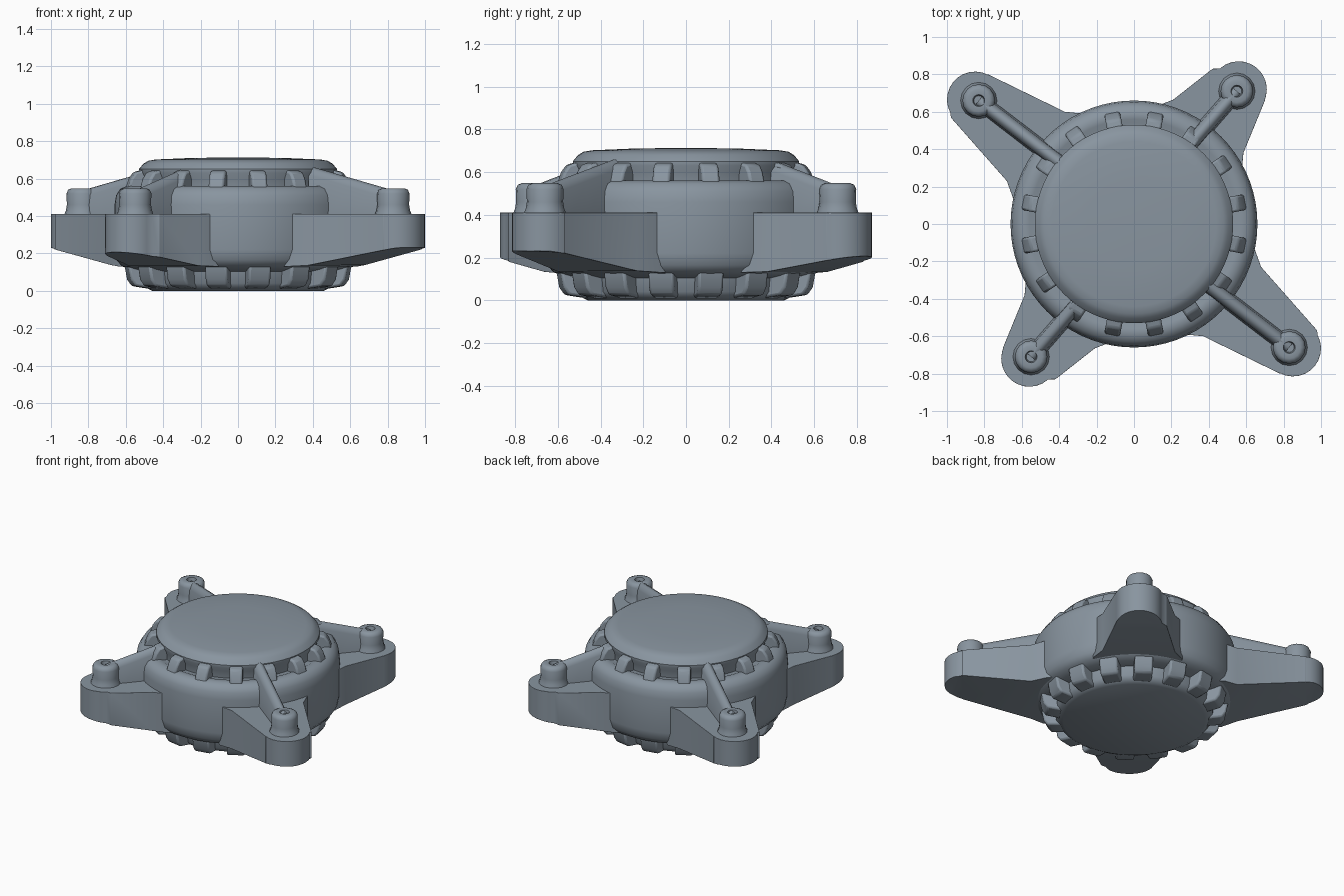
import bpy, bmesh, math
from mathutils import Vector

if "Cube" in bpy.data.objects:
    bpy.data.objects.remove(bpy.data.objects["Cube"])

metal = bpy.data.materials.new("blue_grey_metal")
metal.diffuse_color = (0.25, 0.30, 0.35, 1)
metal.use_nodes = True
metal.node_tree.nodes["Principled BSDF"].inputs["Base Color"].default_value = metal.diffuse_color


def finish(name, bm, bevel=0.0, segments=3, angle=40):
    bmesh.ops.recalc_face_normals(bm, faces=bm.faces)
    me = bpy.data.meshes.new(name)
    bm.to_mesh(me)
    bm.free()
    me.materials.append(metal)
    ob = bpy.data.objects.new(name, me)
    bpy.context.collection.objects.link(ob)
    if bevel:
        m = ob.modifiers.new("bevel", "BEVEL")
        m.width, m.segments, m.limit_method = bevel, segments, "ANGLE"
        m.angle_limit = math.radians(35)
    bpy.ops.object.select_all(action="DESELECT")
    ob.select_set(True)
    bpy.context.view_layer.objects.active = ob
    bpy.ops.object.shade_smooth_by_angle(angle=math.radians(angle))
    return ob


def lathe(name, profile, n=72, centre=(0, 0), angle=35):
    """Revolve (radius, z) points; the open ends are capped."""
    bm = bmesh.new()
    rings = [[bm.verts.new((centre[0] + r * math.cos(2 * math.pi * i / n),
                            centre[1] + r * math.sin(2 * math.pi * i / n), z))
              for i in range(n)] for r, z in profile]
    for a, b in zip(rings, rings[1:]):
        for i in range(n):
            j = (i + 1) % n
            bm.faces.new((a[i], a[j], b[j], b[i]))
    bm.faces.new(rings[0])
    bm.faces.new(rings[-1])
    return finish(name, bm, angle=angle)


def teeth(name, count, section, width, skip=()):
    """Radial blocks: an (r, z) section given a width and spun round z."""
    bm = bmesh.new()
    for k in range(count):
        a = 2 * math.pi * (k + 0.5) / count
        d, s = Vector((math.cos(a), math.sin(a), 0)), Vector((-math.sin(a), math.cos(a), 0))
        sides = [[bm.verts.new(d * r + s * w + Vector((0, 0, z))) for r, z in section]
                 for w in (-width / 2, width / 2)]
        bm.faces.new(sides[0])
        bm.faces.new(sides[1])
        n = len(section)
        for i in range(n):
            j = (i + 1) % n
            bm.faces.new((sides[0][i], sides[0][j], sides[1][j], sides[1][i]))
    return finish(name, bm, 0.012, 2)


# Round housing, with rolled shoulders and recessed grooves under both covers
lathe("housing", [(0.50, 0.10), (0.57, 0.115), (0.62, 0.13), (0.65, 0.165), (0.66, 0.22),
                  (0.66, 0.46), (0.652, 0.51), (0.63, 0.545), (0.595, 0.56), (0.56, 0.56),
                  (0.54, 0.55), (0.50, 0.55)])
lathe("top_cover", [(0.51, 0.53), (0.515, 0.60), (0.53, 0.63), (0.53, 0.65), (0.505, 0.68),
                    (0.48, 0.695), (0.44, 0.702), (0.25, 0.71), (0.05, 0.713)])
lathe("bottom_cover", [(0.46, 0.0), (0.49, 0.015), (0.51, 0.04), (0.52, 0.13)])

# Lugs around the covers
teeth("top_lugs", 16, [(0.46, 0.54), (0.61, 0.54), (0.59, 0.60), (0.565, 0.635), (0.46, 0.66)], 0.085)
teeth("bottom_lugs", 16, [(0.43, 0.02), (0.46, 0.008), (0.57, 0.025), (0.595, 0.06), (0.61, 0.14), (0.43, 0.14)], 0.12)


def arm(name, root_a, tip, root_b, radius=0.15):
    """Tapered arm with a round tip and an underside rising outwards."""
    tip = Vector(tip)
    mid = math.atan2(tip.y, tip.x)
    pts = [Vector(p) for p in root_b]
    for i in range(13):
        a = mid + math.radians(-80 + 160 * i / 12)
        pts.append(tip + radius * Vector((math.cos(a), math.sin(a))))
    pts += [Vector(p) for p in root_a]
    bm = bmesh.new()
    top = [bm.verts.new((p.x, p.y, 0.41)) for p in pts]
    low = [bm.verts.new((p.x, p.y, 0.13 + 0.10 * max(0, min(1, (p.length - 0.68) / 0.5)))) for p in pts]
    bm.faces.new(top)
    bm.faces.new(low)
    for i in range(len(pts)):
        j = (i + 1) % len(pts)
        bm.faces.new((top[i], top[j], low[j], low[i]))
    bmesh.ops.triangulate(bm, faces=[f for f in bm.faces if len(f.verts) > 4])
    finish(name, bm, 0.04, 4, 45)


def rib(name, start, end):
    """Rounded rib climbing from a post to the top cover, with a web below."""
    a, b = Vector(start), Vector(end)
    s = (b - a).normalized().orthogonal() * 0.036
    bm = bmesh.new()
    rows = []
    for t in (0, 0.25, 0.5, 0.75, 1):
        p = a.lerp(b, t)
        z = 0.525 + 0.125 * t
        rows.append([bm.verts.new((p.x + s.x * k, p.y + s.y * k, h)) for k, h in
                     ((-1.3, 0.38), (-1, z - 0.03), (-0.6, z), (0, z + 0.012),
                      (0.6, z), (1, z - 0.03), (1.3, 0.38))])
    for r, q in zip(rows, rows[1:]):
        for i in range(7):
            j = (i + 1) % 7
            bm.faces.new((r[i], r[j], q[j], q[i]))
    bm.faces.new(rows[0])
    bm.faces.new(rows[-1])
    finish(name, bm, angle=60)


# Two different arms, each repeated by a half turn
LAYOUT = [
    ("short", [(0.42, 0.83), (0.21, 0.665), (0.12, 0.63), (-0.05, 0.45)], (0.56, 0.72),
     [(0.40, 0.05), (0.575, 0.27), (0.585, 0.38), (0.70, 0.66)], (0.55, 0.71), (0.27, 0.39)),
    ("long", [(-0.98, 0.57), (-0.68, 0.23), (-0.64, 0.12), (-0.45, -0.05)], (-0.85, 0.665),
     [(-0.1, 0.45), (-0.27, 0.59), (-0.37, 0.60), (-0.78, 0.80)], (-0.83, 0.66), (-0.40, 0.33)),
]
for label, left, tip, right, post, inner in LAYOUT:
    for sign, side in ((1, "back"), (-1, "front")):
        turn = lambda p: (p[0] * sign, p[1] * sign)
        arm(f"{label}_arm_{side}", [turn(p) for p in left], turn(tip), [turn(p) for p in right])
        c = turn(post)
        rib(f"{label}_rib_{side}", c, turn(inner))
        # Bolt post with a small socket in its top
        lathe(f"{label}_post_{side}", [(0.105, 0.39), (0.09, 0.43), (0.085, 0.46), (0.087, 0.52),
                                       (0.078, 0.54), (0.06, 0.548), (0.032, 0.546), (0.026, 0.515)],
              16, c, 50)
